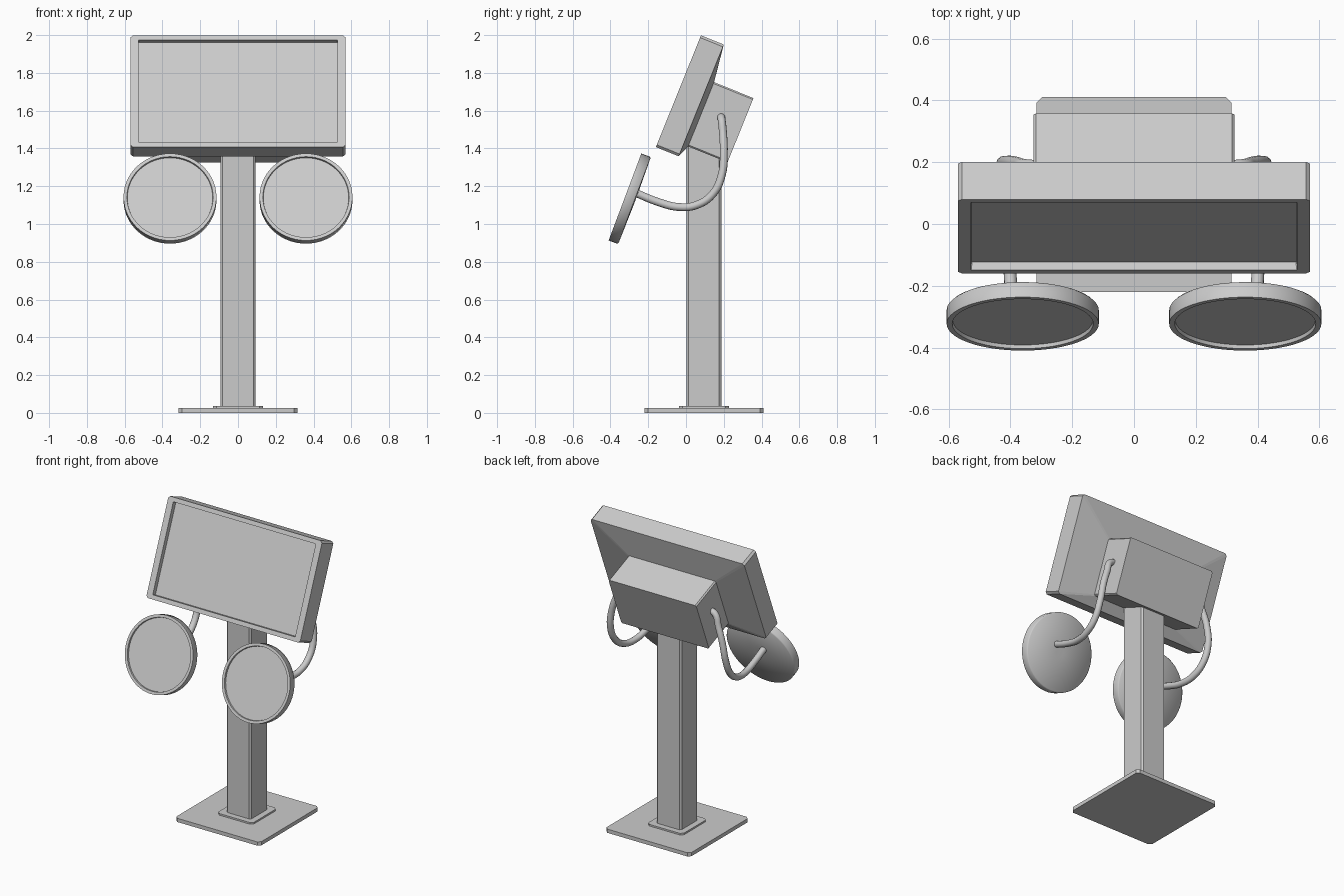
import bpy, bmesh, math
from mathutils import Matrix, Vector

if "Cube" in bpy.data.objects:
    bpy.data.objects.remove(bpy.data.objects["Cube"])


def rect(hw, v0, v1, w, c):
    """Rectangle with chamfered corners, at depth w."""
    return [(-hw + c, v0, w), (hw - c, v0, w), (hw, v0 + c, w), (hw, v1 - c, w),
            (hw - c, v1, w), (-hw + c, v1, w), (-hw, v1 - c, w), (-hw, v0 + c, w)]


def circle(r, w, n=56):
    return [(r * math.cos(2 * math.pi * i / n), r * math.sin(2 * math.pi * i / n), w)
            for i in range(n)]


def loft(name, rings, matrix=Matrix(), smooth=False):
    """Skin a stack of rings and cap both ends."""
    bm = bmesh.new()
    loops = [[bm.verts.new(p) for p in ring] for ring in rings]
    for a, b in zip(loops, loops[1:]):
        for i in range(len(a)):
            j = (i + 1) % len(a)
            bm.faces.new((a[i], a[j], b[j], b[i]))
    bm.faces.new(loops[0])
    bm.faces.new(loops[-1])
    bmesh.ops.transform(bm, matrix=matrix, verts=bm.verts)
    bmesh.ops.recalc_face_normals(bm, faces=bm.faces)
    me = bpy.data.meshes.new(name)
    bm.to_mesh(me)
    bm.free()
    ob = bpy.data.objects.new(name, me)
    bpy.context.collection.objects.link(ob)
    if smooth:
        select(ob)
        bpy.ops.object.shade_smooth_by_angle(angle=math.radians(50))
    return ob


def select(ob):
    bpy.ops.object.select_all(action='DESELECT')
    ob.select_set(True)
    bpy.context.view_layer.objects.active = ob


def tilted(x, y, z, degrees):
    """Frame whose ring plane leans back; ring depth runs backwards."""
    swap = Matrix(((1, 0, 0, 0), (0, 0, 1, 0), (0, 1, 0, 0), (0, 0, 0, 1)))
    return Matrix.Translation((x, y, z)) @ Matrix.Rotation(math.radians(-degrees), 4, 'X') @ swap


def upright(name, half, z0, z1, c):
    loft(name, [rect(half, -half, half, z, c) for z in (z0, z1)],
         Matrix.Translation((0, 0.095, 0)))


# Floor plate, collar and post
upright("base_plate", 0.315, 0, 0.025, 0.018)
upright("post_collar", 0.132, 0.02, 0.036, 0.018)
upright("post", 0.092, 0.02, 1.45, 0.011)

# Screen panel: recessed front, rim, shallow tapered back
panel = tilted(0, -0.04, 1.703, 22)
loft("screen_panel", [
    rect(0.526, -0.29, 0.29, 0.027, 0.002),
    rect(0.528, -0.291, 0.291, 0, 0.002),
    rect(0.57, -0.319, 0.319, 0, 0.013),
    rect(0.57, -0.319, 0.319, 0.13, 0.013),
    rect(0.325, -0.252, 0.115, 0.157, 0.008)], panel)

# Housing behind the panel
loft("rear_housing", [rect(0.325, -0.252, 0.115, n, 0.008) for n in (0.14, 0.382)], panel)

# Round pads on curved arms, one each side
ARM = [(0.29, 0.185, 1.565), (0.345, 0.188, 1.557), (0.378, 0.196, 1.48),
       (0.41, 0.2, 1.38), (0.427, 0.19, 1.262), (0.427, 0.14, 1.157),
       (0.42, 0.055, 1.1), (0.41, -0.04, 1.09), (0.402, -0.14, 1.114),
       (0.395, -0.275, 1.168)]
for side, s in (("right", 1), ("left", -1)):
    loft("round_pad_" + side, [
        circle(0.226, 0.012), circle(0.228, 0), circle(0.246, 0),
        circle(0.246, 0.048), circle(0.24, 0.054), circle(0.03, 0.058)],
        tilted(0.36 * s, -0.323, 1.143, 20.6), True)

    cu = bpy.data.curves.new("arm_" + side, 'CURVE')
    cu.dimensions = '3D'
    cu.bevel_depth = 0.021
    cu.bevel_resolution = 4
    cu.resolution_u = 6
    cu.use_fill_caps = True
    sp = cu.splines.new('BEZIER')
    sp.bezier_points.add(len(ARM) - 1)
    for bp, (x, y, z) in zip(sp.bezier_points, ARM):
        bp.co = Vector((x * s, y, z))
        bp.handle_left_type = bp.handle_right_type = 'AUTO'
    arm = bpy.data.objects.new("arm_" + side, cu)
    bpy.context.collection.objects.link(arm)
    select(arm)
    bpy.ops.object.convert(target='MESH')
    bpy.ops.object.shade_smooth_by_angle(angle=math.radians(50))
